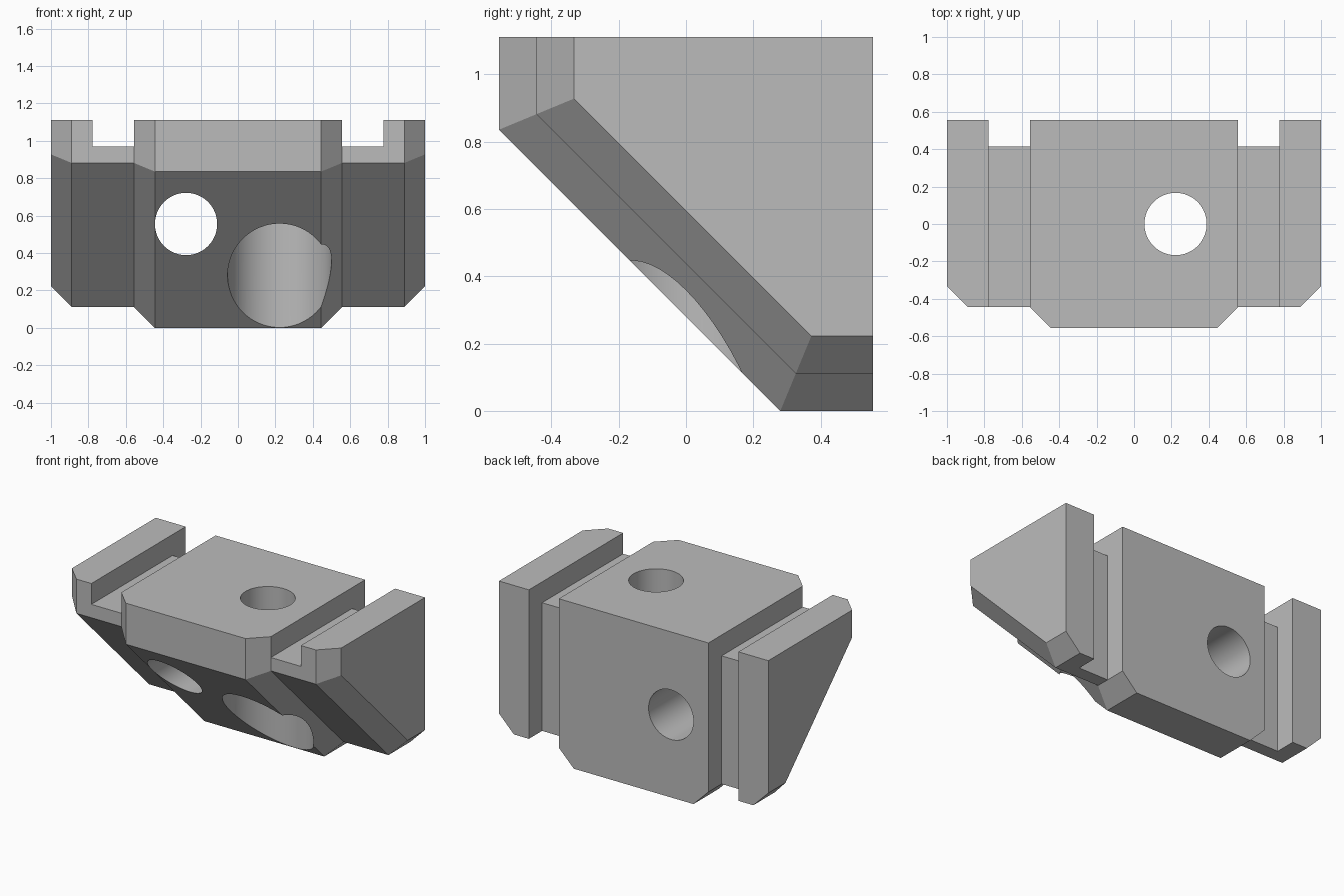
import bpy, bmesh, math

cube = bpy.data.objects.get("Cube")
if cube:
    bpy.data.objects.remove(cube, do_unlink=True)

U = 1 / 9            # design module: the bracket is 18 x 10 x 10 modules
HALF = 5 * U         # half depth
TOP = 10 * U

metal = bpy.data.materials.new("grey metal")
metal.use_nodes = True
grey = (0.5, 0.5, 0.5, 1)
metal.diffuse_color = grey
metal.node_tree.nodes["Principled BSDF"].inputs["Base Color"].default_value = grey


def profile(level):
    """Side outline, inset from the front, bottom and slope by whole modules."""
    inset = level * U
    slope = 0.28 + inset * math.sqrt(2)      # y + z along the slanted face
    front = inset - HALF
    return [(HALF, inset), (slope - inset, inset), (front, slope - front),
            (front, TOP), (HALF, TOP)]


# Bracket body: one loft across the width, stepping in at the wings and ends
half_stations = [(4, 0), (5, 1), (8, 1), (9, 2)]
stations = [(-x, k) for x, k in reversed(half_stations)] + half_stations
bm = bmesh.new()
rings = [[bm.verts.new((x * U, y, z)) for y, z in profile(k)] for x, k in stations]
for a, b in zip(rings, rings[1:]):
    for i in range(len(a)):
        j = (i + 1) % len(a)
        bm.faces.new((a[i], a[j], b[j], b[i]))
bm.faces.new(rings[0])
bm.faces.new(rings[-1])
bmesh.ops.recalc_face_normals(bm, faces=bm.faces)
bmesh.ops.dissolve_limit(bm, angle_limit=0.01, verts=bm.verts, edges=bm.edges)
mesh = bpy.data.meshes.new("corner_bracket")
bm.to_mesh(mesh)
bm.free()
mesh.materials.append(metal)
bracket = bpy.data.objects.new("corner_bracket", mesh)
bpy.context.collection.objects.link(bracket)


def cut(cutter):
    """Subtract the cutter from the bracket, then discard it."""
    cutter.hide_render = True
    cutter.data.materials.append(metal)
    mod = bracket.modifiers.new("cut", "BOOLEAN")
    mod.operation = "DIFFERENCE"
    mod.solver = "EXACT"
    mod.object = cutter
    bpy.ops.object.select_all(action="DESELECT")
    bpy.context.view_layer.objects.active = bracket
    bracket.select_set(True)
    bpy.ops.object.modifier_apply(modifier=mod.name)
    bpy.data.objects.remove(cutter, do_unlink=True)


def box(lo, hi):
    bpy.ops.mesh.primitive_cube_add(size=1, location=[(a + b) / 2 for a, b in zip(lo, hi)])
    obj = bpy.context.object
    obj.scale = [b - a for a, b in zip(lo, hi)]
    bpy.context.view_layer.update()
    return obj


def cylinder(radius, depth, location, rotation=(0, 0, 0)):
    bpy.ops.mesh.primitive_cylinder_add(vertices=64, radius=radius, depth=depth,
                                        location=location, rotation=rotation)
    bpy.context.view_layer.update()
    return bpy.context.object


# Grooves along the top and back beside the centre block
GROOVE = 0.14
for side in (-1, 1):
    x0, x1 = sorted((side * 5 * U, side * 7 * U))
    cut(box((x0, -1, TOP - GROOVE), (x1, 1, 2)))
    cut(box((x0, HALF - GROOVE, -1), (x1, 1, 2)))

# Back-to-front screw hole
cut(cylinder(1.5 * U, 3, (-2.5 * U, 0, HALF), (math.pi / 2, 0, 0)))

# Vertical screw hole with a wide recess for the screw head below
cut(cylinder(1.5 * U, 4, (2 * U, 0, 0)))
ceiling = 7 * U
cut(cylinder(2.5 * U, 2, (2 * U, 0, ceiling - 1)))

# Smooth bores, sharp edges
bpy.ops.object.select_all(action="DESELECT")
bracket.select_set(True)
bpy.context.view_layer.objects.active = bracket
bpy.ops.object.shade_smooth_by_angle(angle=math.radians(20))
